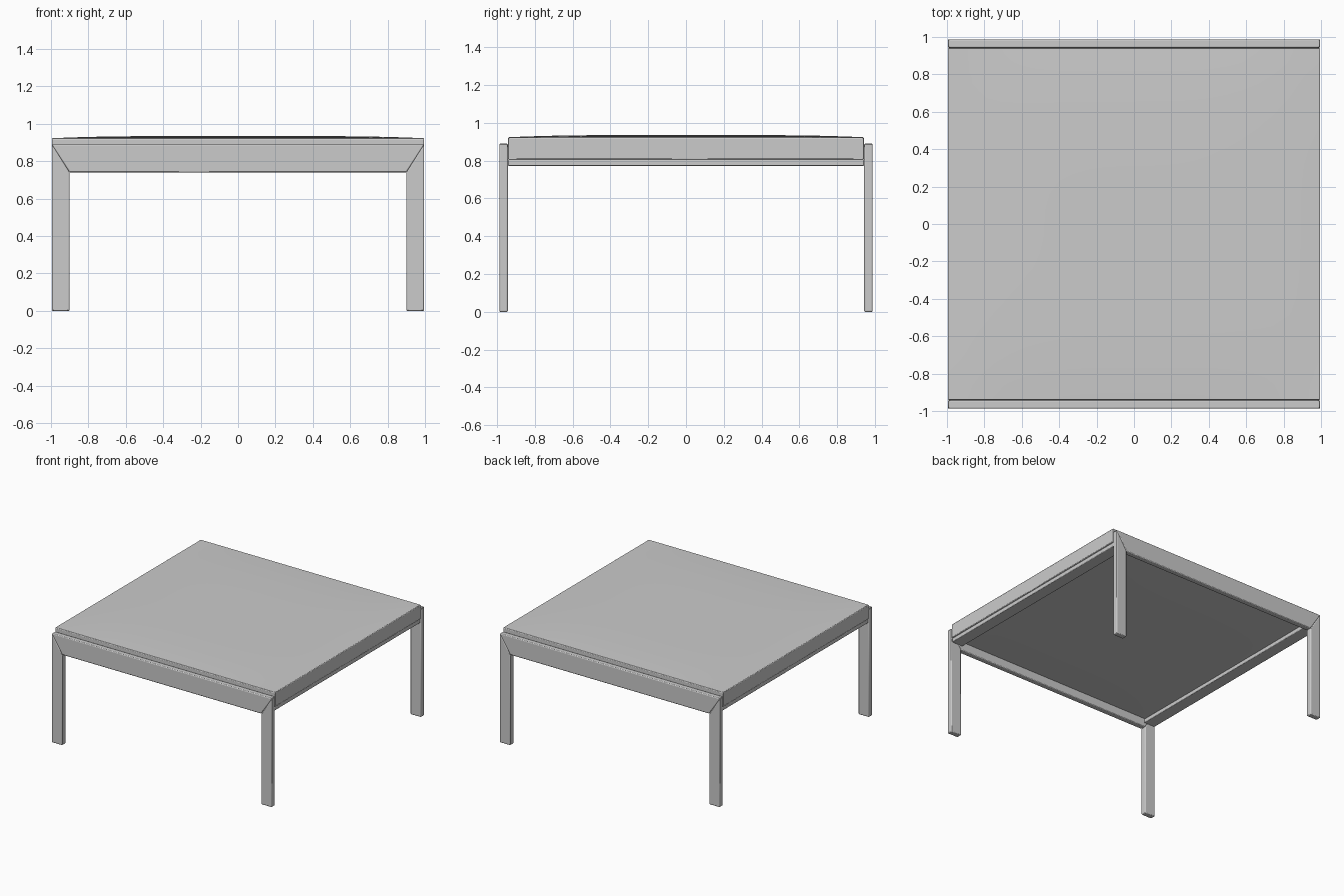
import bpy, bmesh

if "Cube" in bpy.data.objects:
    bpy.data.objects.remove(bpy.data.objects["Cube"])

TOP, RAIL_Z, LEG_W = 0.89, 0.74, 0.095      # frame height, rail underside, leg width
HX, Y_IN, Y_OUT = 0.995, 0.942, 0.987       # half length, frame depth range


def finish(name, bm, bevel, segments):
    bmesh.ops.recalc_face_normals(bm, faces=bm.faces)
    me = bpy.data.meshes.new(name)
    bm.to_mesh(me)
    bm.free()
    ob = bpy.data.objects.new(name, me)
    bpy.context.collection.objects.link(ob)
    mod = ob.modifiers.new("bevel", 'BEVEL')
    mod.width, mod.segments, mod.limit_method = bevel, segments, 'ANGLE'
    bpy.ops.object.select_all(action='DESELECT')
    ob.select_set(True)
    bpy.context.view_layer.objects.active = ob
    bpy.ops.object.shade_smooth_by_angle()
    return ob


def plate(name, outline, y0, y1, bevel=0.006):
    """Extrude an (x, z) outline along y."""
    bm = bmesh.new()
    face = bm.faces.new([bm.verts.new((x, y0, z)) for x, z in outline])
    new = bmesh.ops.extrude_face_region(bm, geom=[face])["geom"]
    bmesh.ops.translate(bm, vec=(0, y1 - y0, 0),
                        verts=[v for v in new if isinstance(v, bmesh.types.BMVert)])
    return finish(name, bm, bevel, 2)


# Mitred front and back frames
for side, s in (("front", -1), ("back", 1)):
    y0, y1 = s * Y_IN, s * Y_OUT
    xi = HX - LEG_W
    plate(side + "_rail", [(-HX, TOP), (-xi, RAIL_Z), (xi, RAIL_Z), (HX, TOP)], y0, y1)
    for hand, t in (("left", -1), ("right", 1)):
        plate(f"{side}_{hand}_leg",
              [(t * HX, 0), (t * HX, TOP), (t * xi, RAIL_Z), (t * xi, 0)], y0, y1)

# Slim side rails under the cushion
for hand, t in (("left", -1), ("right", 1)):
    a, b = t * 0.99, t * 0.89
    plate(hand + "_side_rail", [(a, 0.772), (b, 0.772), (b, 0.805), (a, 0.805)],
          -Y_IN, Y_IN, 0.004)

# Cushion, gently domed above and below
bm = bmesh.new()
bmesh.ops.create_cube(bm, size=2)
bmesh.ops.subdivide_edges(bm, edges=bm.edges[:], cuts=23, use_grid_fill=True)
for v in bm.verts:
    x, y, z = v.co
    dome = 0.012 * (1 - abs(x) ** 4) * (1 - abs(y) ** 4)
    v.co = (x * HX, y * 0.94, 0.864 + z * (0.059 + dome))
finish("cushion", bm, 0.014, 4)
